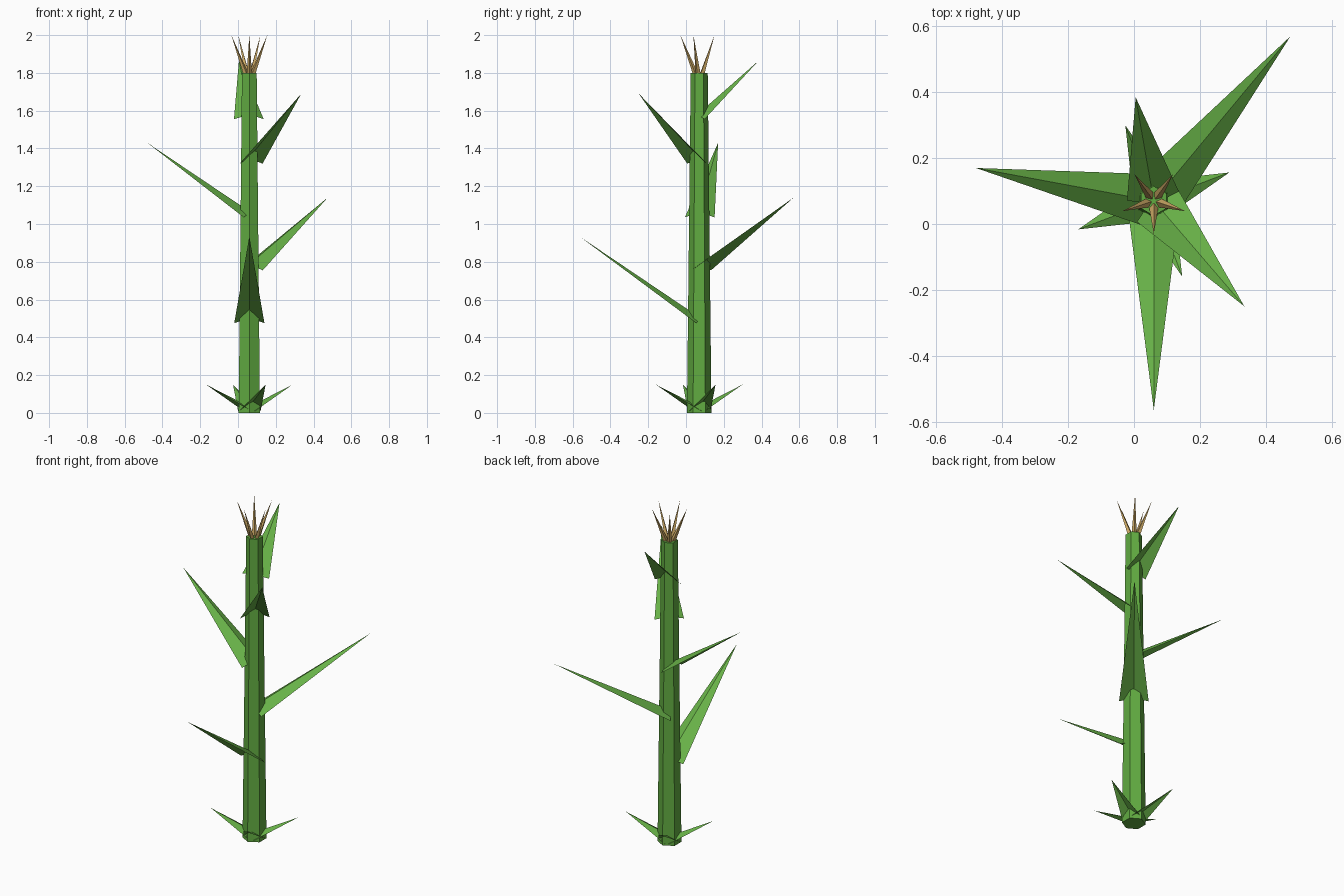
import bpy, bmesh
from math import cos, sin, pi
from mathutils import Vector

cube = bpy.data.objects.get("Cube")
if cube:
    bpy.data.objects.remove(cube)

AXIS = Vector((0.06, 0.07, 0))      # centre line of the stalk
STALK_TOP = 1.8


def make_material(name, rgb):
    mat = bpy.data.materials.new(name)
    mat.use_nodes = True
    color = (*rgb, 1)
    mat.diffuse_color = color
    mat.node_tree.nodes["Principled BSDF"].inputs["Base Color"].default_value = color
    return mat


stalk_green = make_material("stalk green", (0.12, 0.41, 0.053))
leaf_green = make_material("leaf green", (0.14, 0.45, 0.065))
straw = make_material("straw tan", (0.61, 0.40, 0.13))


def add_object(name, bm, mat):
    mesh = bpy.data.meshes.new(name)
    bm.to_mesh(mesh)
    bm.free()
    mesh.materials.append(mat)
    obj = bpy.data.objects.new(name, mesh)
    bpy.context.collection.objects.link(obj)
    return obj


def cone_between(name, start, end, r1, r2, sides, mat):
    """Tapered prism with one corner turned towards the front."""
    bm = bmesh.new()
    bmesh.ops.create_cone(bm, cap_ends=True, segments=sides, radius1=r1,
                          radius2=r2, depth=(end - start).length)
    axis = (end - start).normalized()
    side = axis.cross(Vector((0, 0, 1)))
    side = side.normalized() if side.length > 0.01 else Vector((1, 0, 0))
    up = axis.cross(side)
    middle = (start + end) / 2
    for v in bm.verts:
        v.co = middle + side * v.co.x + up * v.co.y + axis * v.co.z
    bmesh.ops.recalc_face_normals(bm, faces=bm.faces)
    return add_object(name, bm, mat)


def folded_leaf(name, base_z, tip, half_width, fold, offset):
    """Two triangles meeting in a raised midrib."""
    tip = Vector(tip)
    out = Vector((tip.x - AXIS.x, tip.y - AXIS.y, 0)).normalized()
    side = Vector((-out.y, out.x, 0))
    base = AXIS + out * offset + Vector((0, 0, base_z))
    normal = (tip - base).cross(side).normalized()
    bm = bmesh.new()
    left, right, rib, end = [bm.verts.new(p) for p in (
        base + side * half_width, base - side * half_width,
        base + normal * fold, tip)]
    bm.faces.new((rib, end, left))
    bm.faces.new((right, end, rib))
    add_object(name, bm, leaf_green)


# Six-sided tapering stalk
cone_between("stalk", AXIS, AXIS + Vector((0, 0, STALK_TOP)),
             0.065, 0.045, 6, stalk_green)

# Large leaves climbing the stalk: base height and tip
leaves = [(0.475, (0.06, -0.565, 0.935)),
          (0.755, (0.475, 0.57, 1.14)),
          (1.035, (-0.48, 0.17, 1.43)),
          (1.32, (0.335, -0.25, 1.69)),
          (1.555, (0.005, 0.385, 1.865))]
for i, (base_z, tip) in enumerate(leaves):
    folded_leaf(f"leaf_{i + 1}", base_z, tip, 0.08, 0.035, 0.015)

# Four short leaves around the foot
for i in range(4):
    a = 0.36 + i * pi / 2
    tip = AXIS + Vector((0.245 * cos(a), 0.245 * sin(a), 0.15))
    folded_leaf(f"foot_leaf_{i + 1}", 0.01, tip, 0.06, 0.025, 0.01)

# Five dry spikes on top
for i in range(5):
    a = -pi / 2 + i * 2 * pi / 5
    out = Vector((cos(a), sin(a), 0))
    start = AXIS + out * 0.02 + Vector((0, 0, STALK_TOP - 0.004))
    end = AXIS + out * 0.1 + Vector((0, 0, 2))
    cone_between(f"tassel_spike_{i + 1}", start, end, 0.014, 0, 4, straw)
